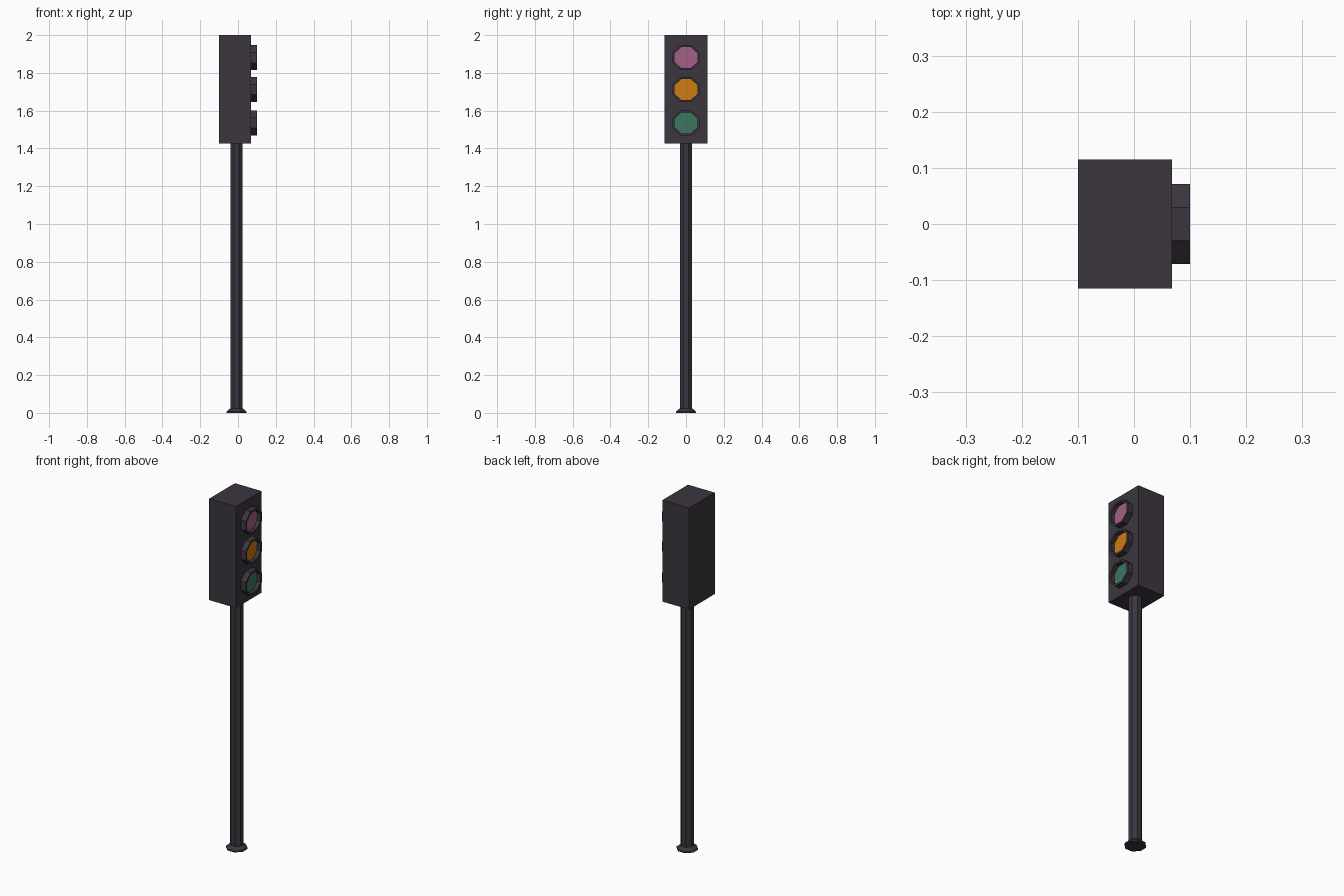
import bpy, bmesh
from math import cos, sin, pi

if "Cube" in bpy.data.objects:
    bpy.data.objects.remove(bpy.data.objects["Cube"])


def material(name, rgb):
    m = bpy.data.materials.new(name)
    m.diffuse_color = (*rgb, 1)
    m.use_nodes = True
    m.node_tree.nodes["Principled BSDF"].inputs["Base Color"].default_value = m.diffuse_color
    return m


def finish(name, bm, mat):
    bmesh.ops.recalc_face_normals(bm, faces=bm.faces)
    me = bpy.data.meshes.new(name)
    bm.to_mesh(me)
    bm.free()
    me.materials.append(mat)
    ob = bpy.data.objects.new(name, me)
    bpy.context.collection.objects.link(ob)
    return ob


def octagon(bm, place):
    # flat-sided octagon with apothem 1, mapped into space by place(u, v)
    r = 1 / cos(pi / 8)
    angles = [pi / 8 + i * pi / 4 for i in range(8)]
    return [bm.verts.new(place(r * cos(a), r * sin(a))) for a in angles]


def bridge(bm, a, b):
    for i in range(8):
        j = (i + 1) % 8
        bm.faces.new((a[i], a[j], b[j], b[i]))


dark = material("dark_metal", (0.045, 0.037, 0.05))

# Signal housing
bm = bmesh.new()
bmesh.ops.create_cube(bm, size=1)
bmesh.ops.scale(bm, vec=(0.168, 0.23, 0.575), verts=bm.verts)
bmesh.ops.translate(bm, vec=(-0.016, 0, 1.7125), verts=bm.verts)
finish("signal_housing", bm, dark)

# Pole with flared foot, as stacked octagons
bm = bmesh.new()
profile = [(0.052, 0), (0.052, 0.008), (0.033, 0.024), (0.033, 1.43)]
rings = [octagon(bm, lambda u, v, r=r, z=z: (-0.008 + r * u, r * v, z))
         for r, z in profile]
for a, b in zip(rings, rings[1:]):
    bridge(bm, a, b)
bm.faces.new(rings[0])
bm.faces.new(rings[-1])
finish("pole", bm, dark)

# Three lamps: a raised octagonal bezel and a recessed lens
lamps = [("red", 1.881, (0.36, 0.12, 0.24)),
         ("amber", 1.712, (0.62, 0.2, 0.005)),
         ("green", 1.535, (0.045, 0.18, 0.12))]
for name, z, rgb in lamps:
    bm = bmesh.new()
    # section of the bezel: x position, half width, half height
    section = [(0.066, 0.071, 0.066), (0.1, 0.071, 0.066),
               (0.1, 0.06, 0.056), (0.066, 0.06, 0.056)]
    rings = [octagon(bm, lambda u, v, s=s: (s[0], s[1] * u, z + s[2] * v))
             for s in section]
    for i in range(4):
        bridge(bm, rings[i], rings[(i + 1) % 4])
    finish(name + "_bezel", bm, dark)

    bm = bmesh.new()
    front = octagon(bm, lambda u, v: (0.078, 0.06 * u, z + 0.056 * v))
    back = octagon(bm, lambda u, v: (0.067, 0.06 * u, z + 0.056 * v))
    bridge(bm, front, back)
    bm.faces.new(front)
    bm.faces.new(back)
    finish(name + "_lens", bm, material(name + "_glass", rgb))
